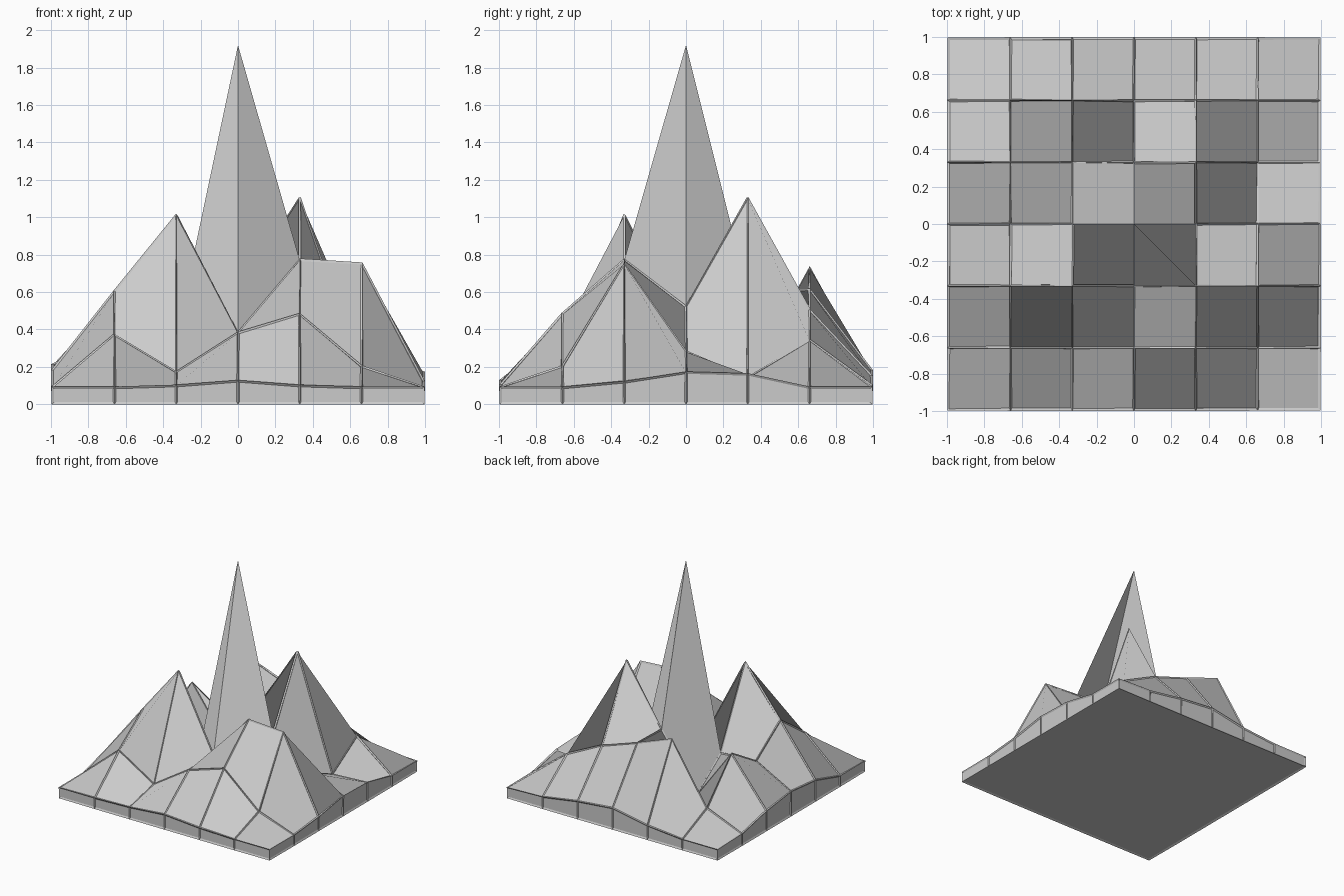
import bpy, bmesh

if "Cube" in bpy.data.objects:
    bpy.data.objects.remove(bpy.data.objects["Cube"])

# Terrain heights: rows run front to back, values left to right
HEIGHTS = [
    [.09, .09, .10, .125, .10, .09, .09],
    [.09, .37, .17, .38, .48, .20, .09],
    [.18, .60, 1.01, .38, .77, .75, .12],
    [.21, .38, .36, 1.92, .52, .28, .17],
    [.17, .57, .12, .60, 1.10, .14, .16],
    [.10, .23, .73, .61, .50, .34, .09],
    [.09, .09, .12, .18, .15, .10, .09],
]
COORDS = [-.99, -.66, -.33, 0, .33, .66, .99]
N = len(COORDS)


def build(name, skip_peak):
    bm = bmesh.new()
    top = [[bm.verts.new((x, y, HEIGHTS[j][i])) for i, x in enumerate(COORDS)]
           for j, y in enumerate(COORDS)]
    # sloped surface
    for j in range(N - 1):
        for i in range(N - 1):
            if skip_peak and i in (2, 3) and j in (2, 3):
                continue
            bm.faces.new((top[j][i], top[j][i + 1], top[j + 1][i + 1], top[j + 1][i]))
    # side walls and flat underside
    m = N - 1
    rim = ([top[0][i] for i in range(m)] + [top[j][m] for j in range(m)]
           + [top[m][i] for i in range(m, 0, -1)] + [top[j][0] for j in range(m, 0, -1)])
    low = [bm.verts.new((v.co.x, v.co.y, .006)) for v in rim]
    for k in range(len(rim)):
        n = (k + 1) % len(rim)
        bm.faces.new((low[k], low[n], rim[n], rim[k]))
    bm.faces.new(low[::-1])
    me = bpy.data.meshes.new(name)
    bm.to_mesh(me)
    bm.free()
    ob = bpy.data.objects.new(name, me)
    bpy.context.collection.objects.link(ob)
    return ob


build("mountain_terrain", False)

# thin raised ribs along the terrain grid lines
ribs = build("terrain_grid_ribs", True)
mod = ribs.modifiers.new("ribs", 'WIREFRAME')
mod.thickness = .02
mod.offset = 0
mod.use_replace = True
mod.use_even_offset = False
mod.use_boundary = True
